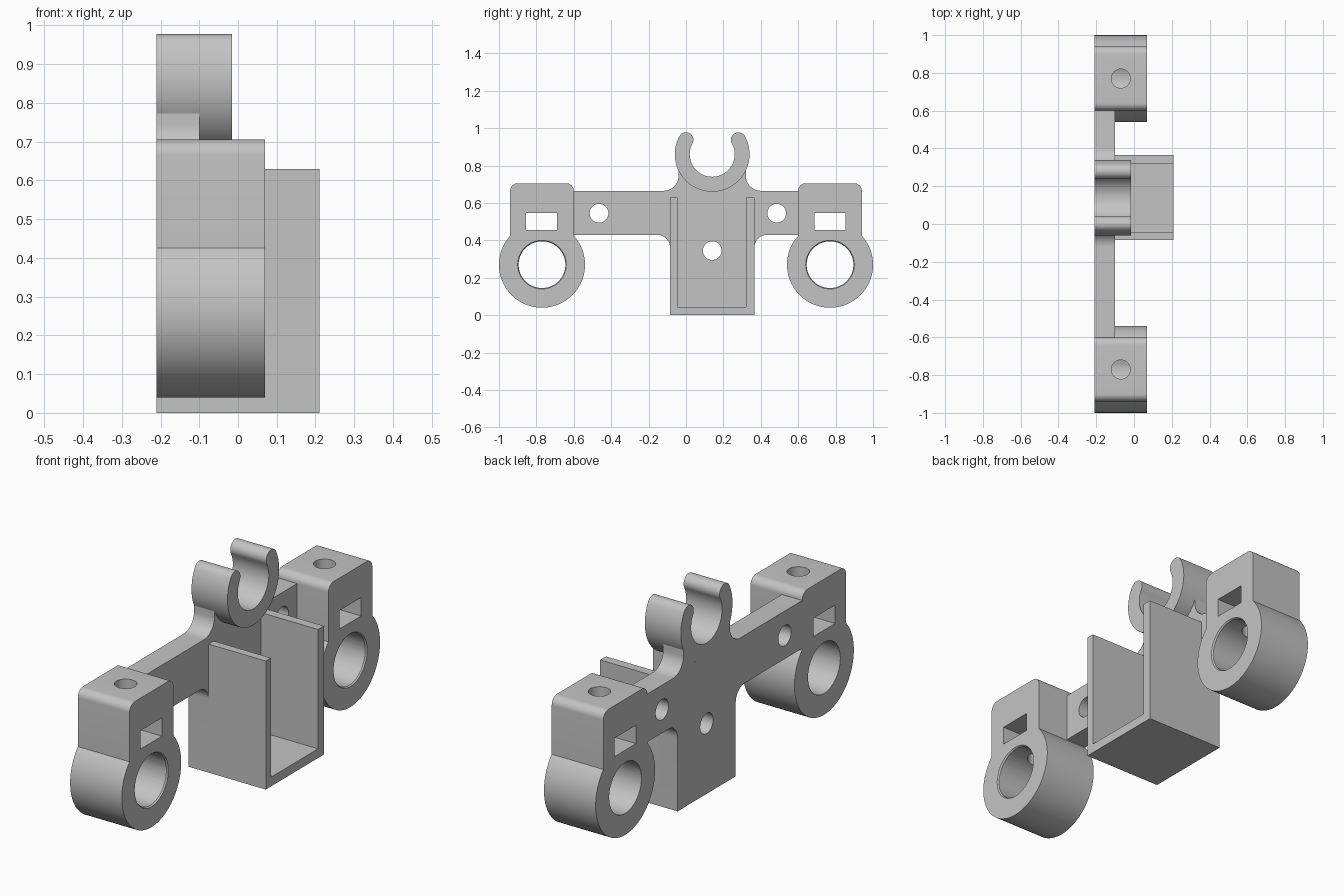
import bpy, bmesh, math
from mathutils import Matrix

cube = bpy.data.objects.get("Cube")
if cube:
    bpy.data.objects.remove(cube, do_unlink=True)

GREY = bpy.data.materials.new("plain grey")
GREY.use_nodes = True
GREY.diffuse_color = (0.55, 0.55, 0.55, 1)
GREY.node_tree.nodes["Principled BSDF"].inputs["Base Color"].default_value = GREY.diffuse_color

BACK, PLATE_FRONT = -0.21, -0.10


def arc(cy, cz, r, start, end, n=16):
    """Points along an arc in the side plane, angles in degrees."""
    angles = [math.radians(start + (end - start) * i / n) for i in range(n + 1)]
    return [(cy + r * math.cos(a), cz + r * math.sin(a)) for a in angles]


def circle(cy, cz, r, n=64):
    return arc(cy, cz, r, 0, 360, n)[:-1]


def box(y0, y1, z0, z1):
    return [(y0, z0), (y1, z0), (y1, z1), (y0, z1)]


def to_object(name, bm):
    bmesh.ops.recalc_face_normals(bm, faces=bm.faces)
    mesh = bpy.data.meshes.new(name)
    bm.to_mesh(mesh)
    bm.free()
    mesh.materials.append(GREY)
    ob = bpy.data.objects.new(name, mesh)
    bpy.context.collection.objects.link(ob)
    return ob


def prism(name, outline, x0, x1):
    """Extrude a side outline across the width."""
    bm = bmesh.new()
    face = bm.faces.new([bm.verts.new((x0, y, z)) for y, z in outline])
    ext = bmesh.ops.extrude_face_region(bm, geom=[face])["geom"]
    verts = [g for g in ext if isinstance(g, bmesh.types.BMVert)]
    bmesh.ops.translate(bm, verts=verts, vec=(x1 - x0, 0, 0))
    return to_object(name, bm)


def cone(name, r1, r2, depth, matrix):
    bm = bmesh.new()
    bmesh.ops.create_cone(bm, cap_ends=True, segments=64, radius1=r1,
                          radius2=r2, depth=depth, matrix=matrix)
    return to_object(name, bm)


def activate(ob):
    bpy.ops.object.select_all(action='DESELECT')
    ob.select_set(True)
    bpy.context.view_layer.objects.active = ob


def cut(ob, cutters):
    for cutter in cutters:
        cutter.hide_render = True
        mod = ob.modifiers.new("cut", 'BOOLEAN')
        mod.operation = 'DIFFERENCE'
        mod.solver = 'EXACT'
        mod.object = cutter
        activate(ob)
        bpy.ops.object.modifier_apply(modifier=mod.name)
        bpy.data.objects.remove(cutter, do_unlink=True)


def hole(outline):
    return prism("hole_cutter", outline, -0.4, 0.4)


parts = []

# Back plate: column, two arms, filleted neck under the clip
CY, CZ = 0.14, 0.86
neck = math.degrees(math.acos(0.9))
outline = [(-0.085, 0), (0.365, 0)]
outline += arc(0.435, 0.36, 0.07, 180, 90)
outline += [(0.6, 0.43), (0.6, 0.665)]
outline += arc(0.40, 0.745, 0.08, 270, 180)
outline += arc(CY, CZ, 0.2, -neck, neck - 180, 32)
outline += arc(-0.12, 0.745, 0.08, 0, -90)
outline += [(-0.6, 0.665), (-0.6, 0.43)]
outline += arc(-0.155, 0.36, 0.07, 90, 0)
plate = prism("back_plate", outline, BACK, PLATE_FRONT)
cut(plate, [hole(circle(y, z, 0.05, 40))
            for y, z in ((-0.465, 0.545), (0.485, 0.545), (CY, 0.345))])
parts.append(plate)

# Open clip with rounded tips
TIP = 29
outline = arc(CY, CZ, 0.2, 180 - TIP, 360 + TIP, 64)
for side in (TIP, 180 - TIP):
    ty = CY + 0.16 * math.cos(math.radians(side))
    tz = CZ + 0.16 * math.sin(math.radians(side))
    if side == TIP:
        outline += arc(ty, tz, 0.04, TIP, TIP + 180)[1:]
        outline += arc(CY, CZ, 0.12, 360 + TIP, 180 - TIP, 64)[1:]
    else:
        outline += arc(ty, tz, 0.04, -TIP, 180 - TIP)[1:-1]
parts.append(prism("top_clip", outline, BACK, -0.015))

# Tray walls and floor
outline = [(-0.085, 0), (0.365, 0), (0.365, 0.63), (0.32, 0.63),
           (0.32, 0.045), (-0.045, 0.045), (-0.045, 0.63), (-0.085, 0.63)]
parts.append(prism("tray", outline, PLATE_FRONT, 0.21))

# Rod clamps at both ends
join = math.degrees(math.acos(0.17 / 0.23))
for name, y in (("right_rod_clamp", -0.77), ("left_rod_clamp", 0.77)):
    outline = arc(y, 0.27, 0.23, 180 - join, 360 + join, 72)
    outline += arc(y + 0.13, 0.665, 0.04, 0, 90, 10)
    outline += arc(y - 0.13, 0.665, 0.04, 90, 180, 10)
    clamp = prism(name, outline, BACK, 0.07)
    # bore, nut slot, screw hole and bore chamfer
    slot_y = y + (0.0 if y > 0 else -0.002)
    screw = cone("screw_cutter", 0.05, 0.05, 0.5, Matrix.Translation((-0.07, y, 0.55)))
    flare = cone("chamfer_cutter", 0.115, 0.145, 0.04,
                 Matrix.Translation((0.07, y, 0.27)) @ Matrix.Rotation(math.pi / 2, 4, 'Y'))
    cut(clamp, [hole(circle(y, 0.27, 0.125)),
                hole(box(slot_y - 0.083, slot_y + 0.083, 0.455, 0.545)),
                screw, flare])
    parts.append(clamp)

for ob in parts:
    activate(ob)
    bpy.ops.object.shade_smooth_by_angle(angle=math.radians(30))
